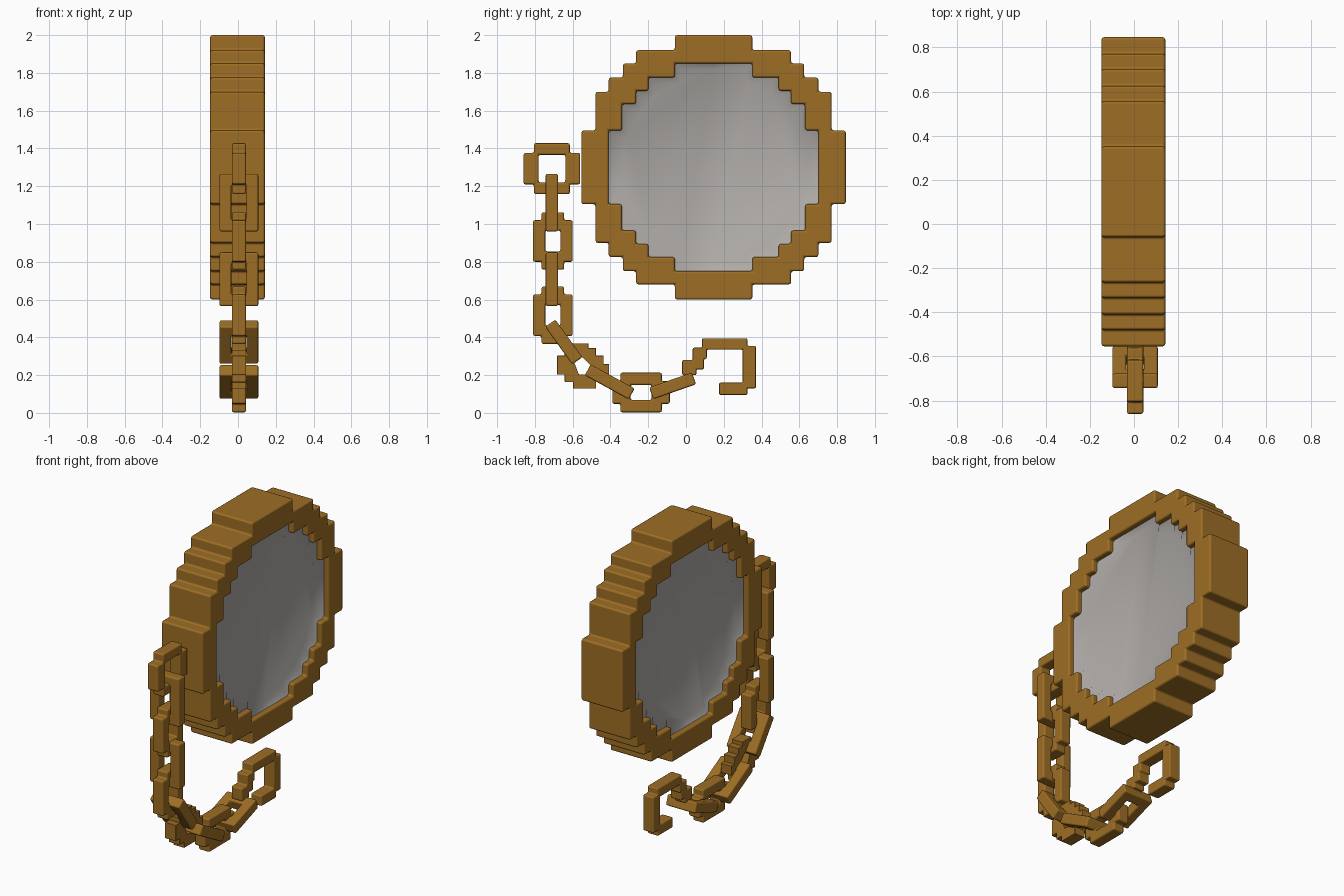
import bpy, bmesh, math
from mathutils import Matrix, Vector

cube = bpy.data.objects.get("Cube")
if cube:
    bpy.data.objects.remove(cube, do_unlink=True)


def material(name, rgb):
    m = bpy.data.materials.new(name)
    m.use_nodes = True
    m.diffuse_color = (*rgb, 1)
    b = m.node_tree.nodes["Principled BSDF"]
    b.inputs["Base Color"].default_value = (*rgb, 1)
    b.inputs["Roughness"].default_value = 0.7
    return m


BRASS = material("aged brass", (0.34, 0.155, 0.018))
GLASS = material("pale grey", (0.43, 0.41, 0.39))
MID_X = 0.005


def stepped_half(steps):
    """Right half of a stepped outline, top centre to bottom centre."""
    pts = [(0, steps[0][1])]
    for i, (w, h) in enumerate(steps):
        if i:
            pts.append((steps[i - 1][0], h))
        pts.append((w, h))
    return pts + [(w, -h) for w, h in reversed(pts)]


def halves(outer, inner=None):
    """Two mirrored faces that together make a ring or a disc."""
    half = stepped_half(outer)
    if inner:
        half += stepped_half(inner)[::-1]
    return [half, [(-u, v) for u, v in reversed(half)]]


def slab(name, polys, thick, mat, place, bevel=0.01, dish=0):
    """Extrude flat outlines, drawn in the YZ plane, along x."""
    bm = bmesh.new()
    for poly in polys:
        bm.faces.new([bm.verts.new((-thick / 2, u, v)) for u, v in poly])
    bmesh.ops.remove_doubles(bm, verts=bm.verts, dist=1e-5)
    caps = bm.faces[:]
    new = bmesh.ops.extrude_face_region(bm, geom=caps, use_keep_orig=True)["geom"]
    bmesh.ops.translate(bm, vec=(thick, 0, 0),
                        verts=[g for g in new if isinstance(g, bmesh.types.BMVert)])
    bmesh.ops.recalc_face_normals(bm, faces=bm.faces)
    if dish:
        for side in (-1, 1):
            cap = [f for f in bm.faces if f.normal.x * side > 0.9]
            bmesh.ops.inset_region(bm, faces=cap, thickness=0.035, depth=-dish,
                                   use_even_offset=True)
    me = bpy.data.meshes.new(name)
    bm.to_mesh(me)
    bm.free()
    me.materials.append(mat)
    me.shade_smooth()
    ob = bpy.data.objects.new(name, me)
    bpy.context.collection.objects.link(ob)
    ob.matrix_world = place
    if bevel:
        mod = ob.modifiers.new("soft_edges", "BEVEL")
        mod.width = bevel
        mod.segments = 2
        mod.limit_method = 'ANGLE'
        mod.harden_normals = True
    return ob


def at(y, z, tilt=0, x=MID_X):
    return Matrix.Translation((x, y, z)) @ Matrix.Rotation(tilt, 4, 'X')


# Stepped round case and the dished faces set into it
CASE_OUT = [(.205, .70), (.41, .62), (.48, .55), (.555, .475), (.625, .40), (.70, .195)]
CASE_IN = [(.205, .55), (.345, .475), (.41, .405), (.485, .335), (.555, .195)]
case_place = at(0.146, 1.3, x=-0.003)
slab("case", halves(CASE_OUT, CASE_IN), 0.29, BRASS, case_place, 0.012)
disc = slab("face_disc", halves([(w + .005, h + .005) for w, h in CASE_IN]),
            0.23, GLASS, case_place, 0, dish=0.025)
bpy.context.view_layer.objects.active = disc
disc.select_set(True)
bpy.ops.object.shade_smooth_by_angle(angle=math.radians(50))

# Notched chain links lying in the plane of the case
LINK_OUT = [(.06, .152), (.105, .11)]
LINK_IN = [(.04, .055)]
for i, (y, z, tilt) in enumerate([(-.705, .91, 0), (-.705, .517, 0),
                                  (-.238, .108, math.pi / 2)]):
    slab(f"flat_link_{i + 1}", halves(LINK_OUT, LINK_IN), .075, BRASS, at(y, z, tilt))
slab("top_link", halves([(.095, .135), (.15, .083)], [(.071, .073)]), .075, BRASS,
     at(-.71, 1.293))

# Diagonal link at the lower bend, stepped along its slope
BEND_OUT = [(-.06, .12), (.03, .12), (.03, .095), (.07, .095), (.07, .055), (.11, .055),
            (.11, .01), (.14, .01), (.14, -.05), (.07, -.05), (.07, -.12)]
BEND_IN = [(-.055, .045), (0, .045), (.045, 0), (.03, -.045)]
bend_low = [(.07, -.12), (-.05, -.12), (-.05, -.085), (-.095, -.085), (-.095, -.045),
            (-.135, -.045), (-.135, .055), (-.095, .055), (-.095, .085), (-.06, .085),
            (-.06, .12)]
slab("bend_link", [BEND_OUT + BEND_IN[::-1],
                   bend_low + [BEND_IN[0], (-.02, -.045), BEND_IN[-1]]],
     .075, BRASS, at(-.547, .248), 0.008)

# Plain links turned across the chain: y, z, length, tilt
CROSS = [(-.71, 1.113, .305, 0), (-.71, .708, .285, 0), (-.647, .375, .245, .624),
         (-.404, .164, .265, 1.07), (-.071, .143, .24, -1.235)]
for i, (y, z, length, tilt) in enumerate(CROSS):
    turn = at(y, z, tilt) @ Matrix.Rotation(math.pi / 2, 4, 'Z')
    slab(f"cross_link_{i + 1}", halves([(.103, length / 2)], [(.04, length / 2 - .065)]),
         .066, BRASS, turn)

# Open hook at the end of the chain
HOOK = [(-.02, .28), (.035, .28), (.035, .345), (.085, .345), (.085, .395), (.325, .395),
        (.325, .355), (.37, .355), (.37, .13), (.325, .13), (.325, .095), (.175, .095),
        (.175, .16), (.3, .16), (.3, .335), (.11, .335), (.11, .285), (.095, .285),
        (.095, .23), (.055, .23), (.055, .2), (-.02, .2)]
slab("hook", [HOOK], .075, BRASS, at(0, 0))
